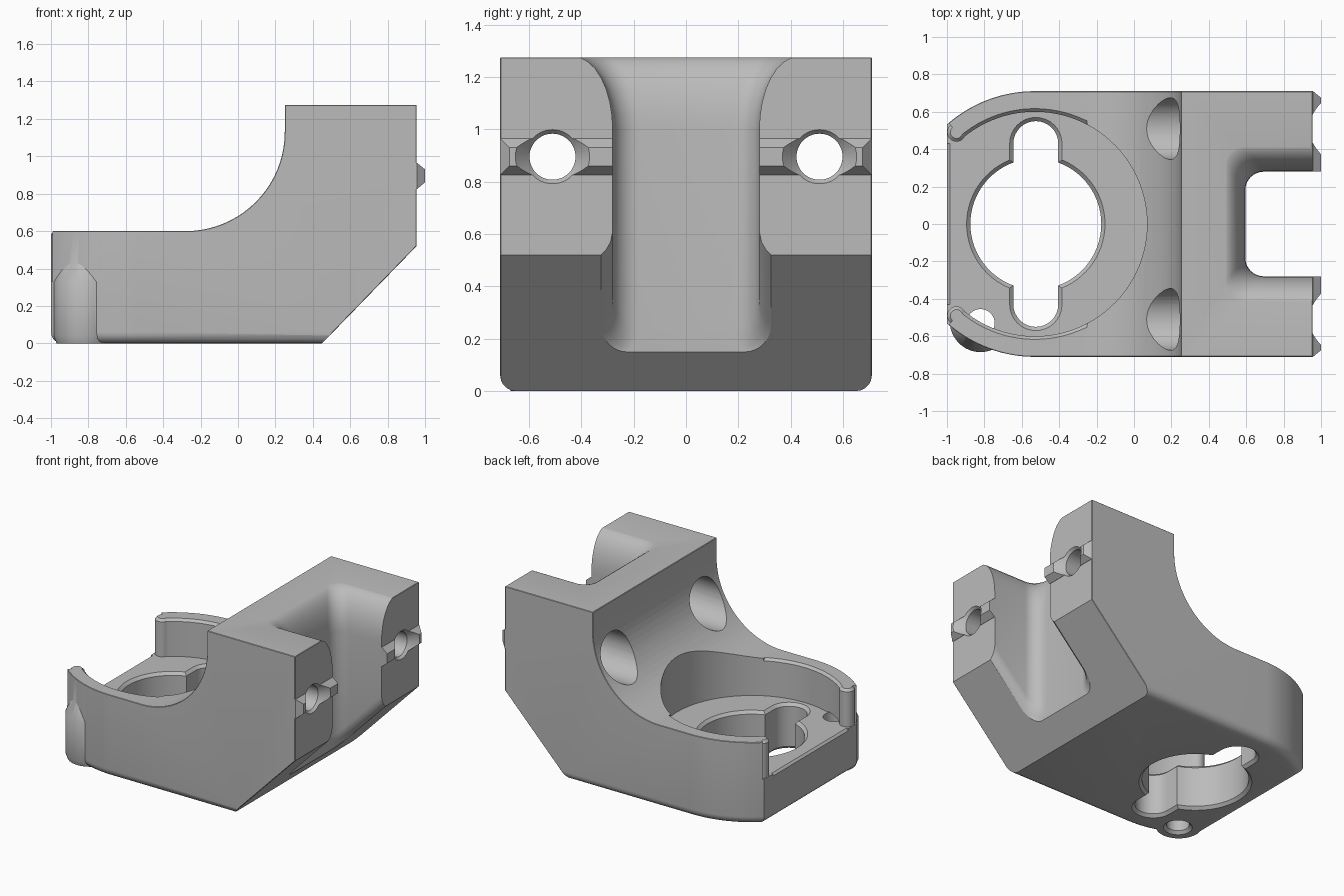
import bpy, bmesh
from math import sin, cos, acos, pi, radians
from mathutils import Vector

old = bpy.data.objects.get("Cube")
if old:
    bpy.data.objects.remove(old)

grey = bpy.data.materials.new("plain grey")
grey.use_nodes = True
tone = (0.5, 0.5, 0.5, 1)
grey.diffuse_color = tone
grey.node_tree.nodes["Principled BSDF"].inputs["Base Color"].default_value = tone


def finish(name, bm):
    bmesh.ops.recalc_face_normals(bm, faces=bm.faces)
    mesh = bpy.data.meshes.new(name)
    bm.to_mesh(mesh)
    bm.free()
    mesh.materials.append(grey)
    obj = bpy.data.objects.new(name, mesh)
    bpy.context.collection.objects.link(obj)
    return obj


def loft(name, rings):
    """Skin equal-length closed rings and cap both ends."""
    bm = bmesh.new()
    rows = [[bm.verts.new(p) for p in ring] for ring in rings]
    n = len(rows[0])
    for a, b in zip(rows, rows[1:]):
        for i in range(n):
            j = (i + 1) % n
            bm.faces.new((a[i], a[j], b[j], b[i]))
    bm.faces.new(rows[0])
    bm.faces.new(rows[-1])
    return finish(name, bm)


def arc(cx, cy, r, start, end, steps):
    angles = [radians(start + (end - start) * i / steps) for i in range(steps + 1)]
    return [(cx + r * cos(a), cy + r * sin(a)) for a in angles]


def flat(outline, z):
    return [(x, y, z) for x, y in outline]


def lathe(name, cx, cy, steps, along_x=False, n=48):
    """Turned solid from (height, radius) steps, upright or lying along x."""
    rings = []
    for h, r in steps:
        ring = arc(cx, cy, r, 0, 360 - 360 / n, n - 1)
        rings.append([(h, a, b) if along_x else (a, b, h) for a, b in ring])
    return loft(name, rings)


def combine(target, tool, operation="DIFFERENCE"):
    mod = target.modifiers.new("combine", "BOOLEAN")
    mod.operation, mod.solver, mod.object = operation, "EXACT", tool
    bpy.context.view_layer.objects.active = target
    bpy.ops.object.modifier_apply(modifier=mod.name)
    bpy.data.objects.remove(tool)


HALF, CX, FLOOR, RIM = 0.71, -0.53, 0.33, 0.60

# Body: side profile trimmed by the rounded plan outline
side = [(-1, 0), (0.45, 0), (0.955, 0.52), (0.955, 1.275), (0.25, 1.275)]
side += arc(-0.28, 1.13, 0.53, 0, -90, 20) + [(-1, RIM)]
body = loft("bracket_body", [[(x, y, z) for x, z in side] for y in (-HALF, HALF)])
plan = arc(CX, 0, HALF, 90, 131.4, 14)
plan += [(x, -y) for x, y in reversed(plan)] + [(1.2, -HALF), (1.2, HALF)]
wide = [(x, y * 1.0005) for x, y in plan]
combine(body, loft("plan_trim", [flat(wide, z) for z in (-0.2, 1.5)]), "INTERSECT")

# Rounded bottom edges and small chamfers on the other edges
bm = bmesh.new()
bm.from_mesh(body.data)
bmesh.ops.remove_doubles(bm, verts=bm.verts, dist=0.0005)


def sharp(e):
    return len(e.link_faces) == 2 and e.calc_face_angle(0) > radians(30)


def slope_edge(e):
    mid = (e.verts[0].co + e.verts[1].co) / 2
    return abs(mid.y) < 0.1 and mid.x > 0.4 and mid.z < 0.6


bottom = [e for e in bm.edges if sharp(e) and not slope_edge(e)
          and max(v.co.z for v in e.verts) < 0.01]
bmesh.ops.bevel(bm, geom=bottom, offset=0.06, segments=5, profile=0.5,
                affect="EDGES", clamp_overlap=True)
rest = [e for e in bm.edges if sharp(e) and not slope_edge(e)
        and max(v.co.z for v in e.verts) > 0.1
        and not all(v.co.x < -0.99 for v in e.verts)]
bmesh.ops.bevel(bm, geom=rest, offset=0.017, segments=1, affect="EDGES", clamp_overlap=True)
bmesh.ops.recalc_face_normals(bm, faces=bm.faces)
bm.to_mesh(body.data)
bm.free()

# Corner boss for the small screw
BX, BY = -0.82, -0.52
combine(body, lathe("corner_boss", BX, BY, [(0, 0.15), (0.04, 0.165), (FLOOR, 0.165),
                                            (0.5, 0.08)]), "UNION")

# Round pocket, open at the end between two curved arms
OPEN = 130.5
pocket = arc(CX, 0, 0.6, -OPEN, OPEN, 72)
pocket += [arc(CX, 0, 1, a, a, 1)[0] for a in (OPEN, -OPEN)]
combine(body, loft("pocket_cut", [flat(pocket, z) for z in (FLOOR, 1.5)]))

# Chamfer on the inner rim of the arms
rim = lathe("rim_cut", CX, 0, [(RIM - 0.037, 0.58), (RIM + 0.02, 0.637)], n=96)
bm = bmesh.new()
bm.from_mesh(rim.data)
cut = bmesh.ops.bisect_plane(bm, geom=bm.verts[:] + bm.edges[:] + bm.faces[:],
                             plane_co=Vector((-0.25, 0, 0)), plane_no=Vector((1, 0, 0)),
                             clear_outer=True)
bmesh.ops.holes_fill(bm, edges=[e for e in bm.edges if e.is_boundary])
bm.to_mesh(rim.data)
bm.free()
combine(body, rim)

# Rounded arm tips
for s in (1, -1):
    tx, ty = arc(CX, 0, 0.645, OPEN * s, OPEN * s, 1)[0]
    combine(body, lathe("arm_tip", tx, ty, [(0.3, 0.05), (RIM - 0.017, 0.05),
                                            (RIM, 0.033)], n=32), "UNION")

# Chamfer on the open floor edge
lip = [(-1.02, 0.295), (-1.02, 0.36), (-0.955, 0.36)]
combine(body, loft("lip_cut", [[(x, y, z) for x, z in lip] for y in (-0.43, 0.43)]))


# Keyed opening through the floor
def keyhole(d):
    r, h = 0.35 + d, 0.12 + d
    a = acos(h / r) * 180 / pi
    half = arc(0, 0, r, -a, a, 28) + arc(0, 0.43, h, 0, 180, 16)
    return [(CX + 0.005 + s * x, s * y) for s in (1, -1) for x, y in half]


layers = [(-0.02, 0.04), (0.02, 0), (FLOOR - 0.02, 0), (FLOOR + 0.02, 0.04)]
combine(body, loft("keyhole_cut", [flat(keyhole(d), z) for z, d in layers]))
combine(body, lathe("boss_hole_cut", BX, BY - 0.01, [(-0.02, 0.115), (0.02, 0.075),
                                                     (FLOOR + 0.01, 0.075)]))


# Cable channel at the back, flared at the top and along the slope
def channel(ox, oy, height):
    w, x0, r = 0.28 + oy, 0.595 - ox, 0.1
    out = [(1.1, -w)] + arc(x0 + r, -w + r, r, 270, 180, 8)
    out += [(x, -y) for x, y in reversed(out)]
    return [(x, y, height(x)) for x, y in out]


def slope(t):
    return lambda x: 1.03 * (x - 0.45) + t


rings = [channel(0, oy, slope(t)) for t, oy in
         [(-0.1, 0.05), (0, 0.045), (0.02, 0.025), (0.05, 0.008), (0.09, 0)]]
for i in range(9):
    a = i * pi / 16
    rings.append(channel(0.12 * (1 - cos(a)), 0.15 * (1 - cos(a)),
                         lambda x, a=a: 1.0 + 0.278 * sin(a)))
rings.append(channel(0.12, 0.15, lambda x: 1.4))
combine(body, loft("channel_cut", rings))

# Locating ridges and counterbored screw holes on both sides
for s in (1, -1):
    bm = bmesh.new()
    for x, outer, low, high in [(0.92, HALF, 0.825, 0.965), (0.957, HALF, 0.825, 0.965),
                                (1.0, 0.675, 0.86, 0.93)]:
        for y in (0.281, outer):
            for z in (low, high):
                bm.verts.new((x, s * y, z))
    bmesh.ops.convex_hull(bm, input=bm.verts)
    combine(body, finish("locating_ridge", bm), "UNION")
    combine(body, lathe("screw_cut", s * 0.51, 0.895, [
        (-0.2, 0.165), (0.6, 0.165), (0.601, 0.088), (0.937, 0.088), (1.01, 0.15)], True))

# Smooth curved faces, keep crisp edges
bpy.ops.object.select_all(action="DESELECT")
body.select_set(True)
bpy.context.view_layer.objects.active = body
bpy.ops.object.shade_smooth_by_angle(angle=radians(28))
